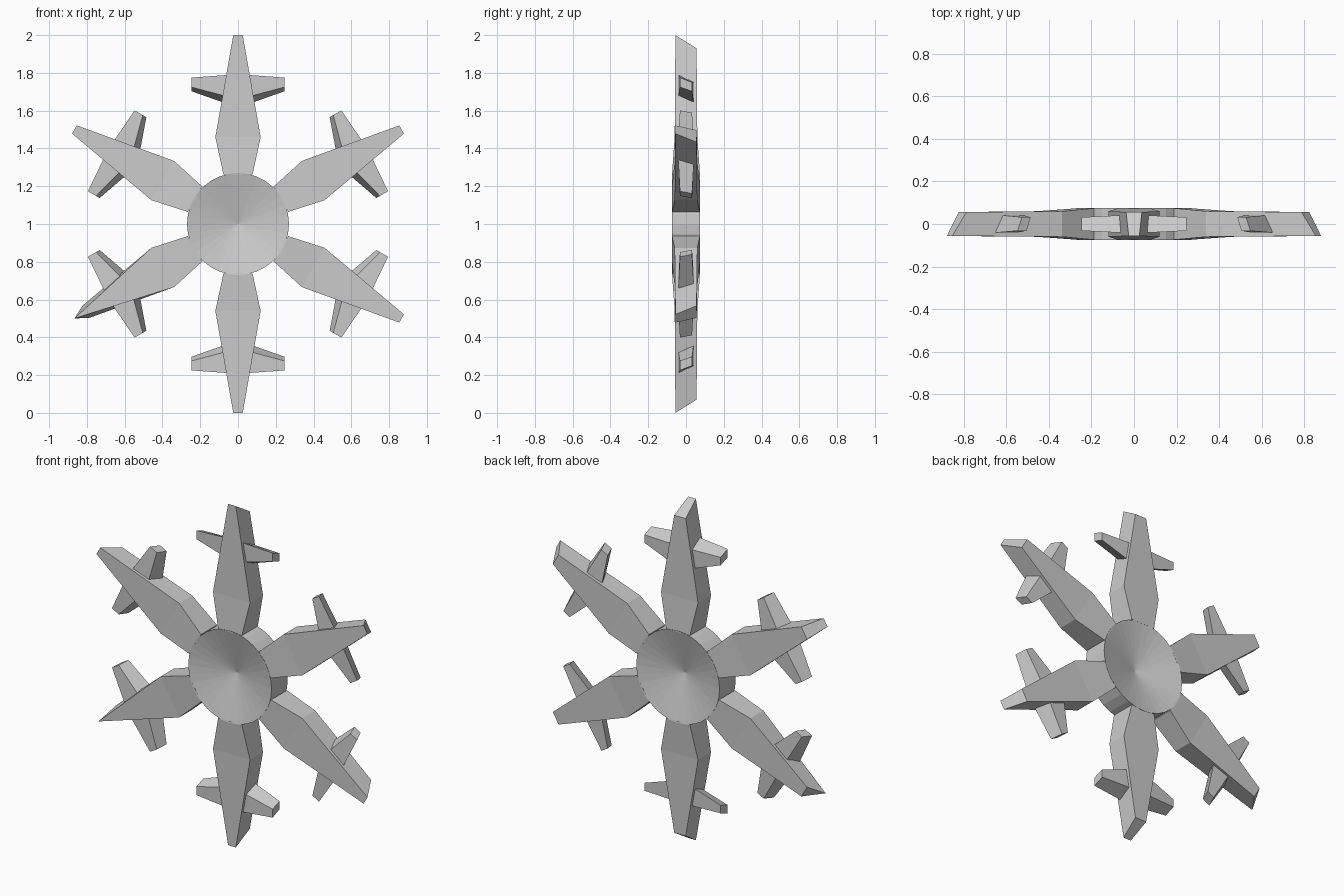
import bpy, bmesh, math
from mathutils import Vector, Matrix

if "Cube" in bpy.data.objects:
    bpy.data.objects.remove(bpy.data.objects["Cube"])


def make_object(name, bm):
    bmesh.ops.recalc_face_normals(bm, faces=bm.faces)
    mesh = bpy.data.meshes.new(name)
    bm.to_mesh(mesh)
    bm.free()
    obj = bpy.data.objects.new(name, mesh)
    bpy.context.collection.objects.link(obj)
    return obj


def loft(name, sections, matrix):
    """Join four-cornered sections into a closed solid."""
    bm = bmesh.new()
    rings = [[bm.verts.new(matrix @ Vector(p)) for p in s] for s in sections]
    for a, b in zip(rings, rings[1:]):
        for i in range(4):
            j = (i + 1) % 4
            bm.faces.new((a[i], a[j], b[j], b[i]))
    bm.faces.new(rings[0])
    bm.faces.new(rings[-1])
    bmesh.ops.remove_doubles(bm, verts=bm.verts, dist=1e-5)
    return make_object(name, bm)


def arm_section(w_front, w_back, y, r_front, r_back):
    return [(-w_front, -y, r_front), (w_front, -y, r_front),
            (w_back, y, r_back), (-w_back, y, r_back)]


def branch_section(side, x, y, front, back):
    return [(side * x, -y, front[0]), (side * x, -y, front[1]),
            (side * x, y, back[1]), (side * x, y, back[0])]


# Hub: disc with both faces dished in to the centre
N, R, H = 32, 0.27, 0.075
bm = bmesh.new()
rims = []
for y in (-H, H):
    rim = [bm.verts.new((R * math.sin(2 * math.pi * i / N), y,
                         1 + R * math.cos(2 * math.pi * i / N))) for i in range(N)]
    centre = bm.verts.new((0, y * 0.1, 1))
    for i in range(N):
        bm.faces.new((rim[i], rim[(i + 1) % N], centre))
    rims.append(rim)
for i in range(N):
    j = (i + 1) % N
    bm.faces.new((rims[0][i], rims[0][j], rims[1][j], rims[1][i]))
make_object("hub", bm)

# Six arms, each with a pair of tapered side branches
for k in range(6):
    m = Matrix.Translation((0, 0, 1)) @ Matrix.Rotation(math.radians(60 * k), 4, 'Y')
    tip = 0.0 if k == 4 else 0.025        # one arm ends in a point
    loft(f"arm_{k}", [
        arm_section(0.077, 0.077, 0.074, 0.262, 0.262),
        arm_section(0.12, 0.12, 0.06, 0.46, 0.46),
        arm_section(tip, 0.037, 0.056, 1.0, 0.93)], m)
    for side in (-1, 1):
        loft(f"branch_{k}_{'left' if side < 0 else 'right'}", [
            branch_section(side, 0.04, 0.042, (0.67, 0.79), (0.63, 0.75)),
            branch_section(side, 0.247, 0.032, (0.725, 0.775), (0.703, 0.75))], m)
